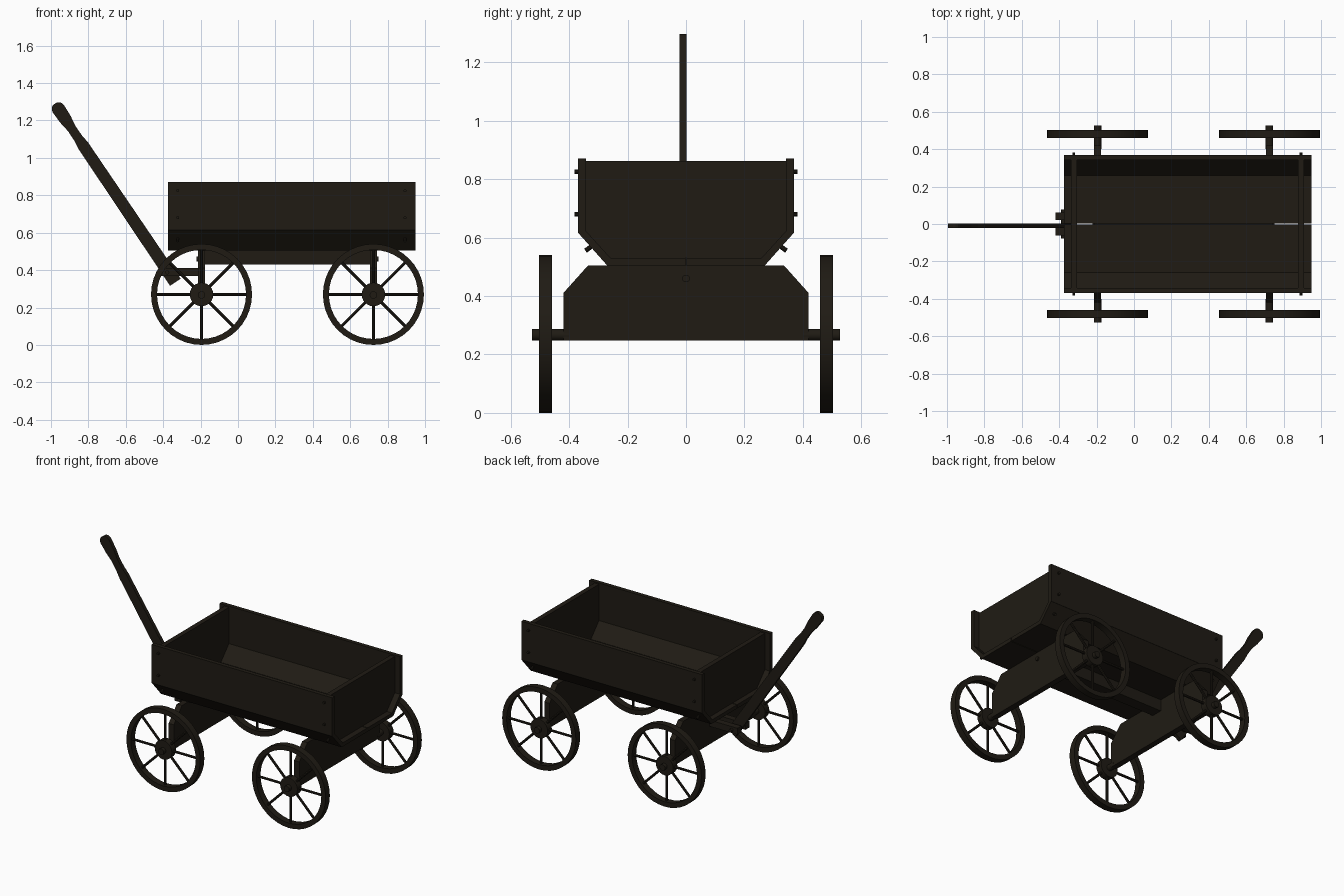
import bpy, bmesh, math
from mathutils import Vector, Matrix

if "Cube" in bpy.data.objects:
    bpy.data.objects.remove(bpy.data.objects["Cube"])

wood = bpy.data.materials.new("dark_wood")
wood.diffuse_color = (0.014, 0.011, 0.007, 1)
wood.use_nodes = True
wood.node_tree.nodes["Principled BSDF"].inputs["Base Color"].default_value = wood.diffuse_color


def finish(name, bm, smooth=False):
    bmesh.ops.recalc_face_normals(bm, faces=bm.faces)
    me = bpy.data.meshes.new(name)
    bm.to_mesh(me)
    bm.free()
    ob = bpy.data.objects.new(name, me)
    bpy.context.collection.objects.link(ob)
    me.materials.append(wood)
    if smooth:
        bpy.ops.object.select_all(action='DESELECT')
        ob.select_set(True)
        bpy.context.view_layer.objects.active = ob
        bpy.ops.object.shade_smooth_by_angle(angle=math.radians(35))
    return ob


def prism(name, pts, axis, lo, hi):
    """Extrude a profile: (y, z) points along X, or (x, z) points along Y."""
    bm = bmesh.new()
    place = (lambda p, t: (t, p[0], p[1])) if axis == 'X' else (lambda p, t: (p[0], t, p[1]))
    f = bm.faces.new([bm.verts.new(place(p, lo)) for p in pts])
    r = bmesh.ops.extrude_face_region(bm, geom=[f])
    move = Vector((hi - lo, 0, 0) if axis == 'X' else (0, hi - lo, 0))
    bmesh.ops.translate(bm, vec=move, verts=[v for v in r['geom'] if isinstance(v, bmesh.types.BMVert)])
    return finish(name, bm)


def box(name, x0, x1, y0, y1, z0, z1):
    return prism(name, [(y0, z0), (y1, z0), (y1, z1), (y0, z1)], 'X', x0, x1)


def rod(name, a, b, r, sides=16):
    a, b = Vector(a), Vector(b)
    bm = bmesh.new()
    turn = (b - a).to_track_quat('Z', 'Y').to_matrix().to_4x4()
    bmesh.ops.create_cone(bm, cap_ends=True, segments=sides, radius1=r, radius2=r,
                          depth=(b - a).length, matrix=Matrix.Translation((a + b) / 2) @ turn)
    return finish(name, bm, True)


def wheel(name, x, y, z):
    # Rim: square section spun about the axle
    bm = bmesh.new()
    sec = [bm.verts.new(p) for p in ((.238, -.022, 0), (.27, -.022, 0), (.27, .022, 0), (.238, .022, 0))]
    edges = [bm.edges.new((sec[i], sec[(i + 1) % 4])) for i in range(4)]
    bmesh.ops.spin(bm, geom=sec + edges, cent=(0, 0, 0), axis=(0, 1, 0),
                   angle=math.tau, steps=40, use_duplicate=False)
    bmesh.ops.remove_doubles(bm, verts=bm.verts, dist=1e-4)
    # Hub
    bmesh.ops.create_cone(bm, cap_ends=True, segments=24, radius1=.063, radius2=.063,
                          depth=.044, matrix=Matrix.Rotation(math.pi / 2, 4, 'X'))
    # Spokes
    for i in range(8):
        m = Matrix.Rotation(i * math.tau / 8, 4, 'Y') @ Matrix.Translation((0, 0, .15))
        bmesh.ops.create_cone(bm, cap_ends=True, segments=8, radius1=.008, radius2=.008,
                              depth=.19, matrix=m)
    bmesh.ops.translate(bm, vec=(x, y, z), verts=bm.verts)
    return finish(name, bm, True)


X0, X1 = -.374, .948
AXLES = {"front": -.195, "rear": .724}
ENDS = {"front": -.322, "rear": .893}

# Wagon bed: floor planks, sloped planks and side boards
for s, side in ((-1, "near"), (1, "far")):
    y0, y1 = sorted((s * .002, s * .27))
    box(f"floor_plank_{side}", X0, X1, y0, y1, .505, .53)
    prism(f"sloped_plank_{side}",
          [(s * .27, .505), (s * .368, .615), (s * .342, .622), (s * .258, .53), (s * .27, .53)], 'X', X0, X1)
    y0, y1 = sorted((s * .342, s * .369))
    box(f"side_board_{side}", X0, X1, y0, y1, .615, .87)
    # Bolts holding the end boards
    for end, x in ENDS.items():
        for z in (.825, .68):
            rod(f"side_bolt_{side}_{end}", (x, s * .36, z), (x, s * .381, z), .008, 10)
        rod(f"slope_bolt_{side}_{end}", (x, s * .322, .571), (x, s * .344, .582 - .027), .008, 10)

# End boards set in from the ends
for end, x in ENDS.items():
    prism(f"end_board_{end}", [(-.258, .53), (.258, .53), (.342, .622), (.342, .862),
                               (-.342, .862), (-.342, .622)], 'X', x - .016, x + .016)

# Bolsters, axles and wheels
for end, x in AXLES.items():
    prism(f"bolster_{end}", [(-.42, .248), (.42, .248), (.42, .41), (.335, .505),
                             (-.335, .505), (-.42, .41)], 'X', x - .019, x + .019)
    d = -1 if end == "front" else 1
    rod(f"beam_bolt_{end}", (x, 0, .46), (x + d * .028, 0, .46), .013, 12)
    for s, side in ((-1, "near"), (1, "far")):
        rod(f"axle_{end}_{side}", (x, s * .4, .267), (x, s * .527, .267), .02)
        wheel(f"wheel_{end}_{side}", x, s * .481, .27)

# Centre beam
box("centre_beam", AXLES["front"] + .019, AXLES["rear"] - .019, -.037, .037, .43, .505)

# Handle hinge
for s, side in ((-1, "near"), (1, "far")):
    y0, y1 = sorted((s * .021, s * .062))
    box(f"hinge_block_{side}", -.42, -.2, y0, y1, .368, .41)
rod("hinge_bolt", (-.378, -.078, .388), (-.378, .078, .388), .011, 12)

# Pull handle: flat board with a shaped, rounded grip
base, u, n = Vector((-.335, .335)), Vector((-.559, .829)), Vector((.829, .559))
half = [(0, .034), (.88, .031), (.93, .025), (.99, .024), (1.05, .033)]
half += [(1.118 + .036 * math.sin(a), .036 * math.cos(a)) for a in (0, .4, .8, 1.2)]
outline = half + [(t, -w) for t, w in reversed(half)]
prism("pull_handle", [base + u * t + n * w for t, w in outline], 'Y', -.022, .002)
